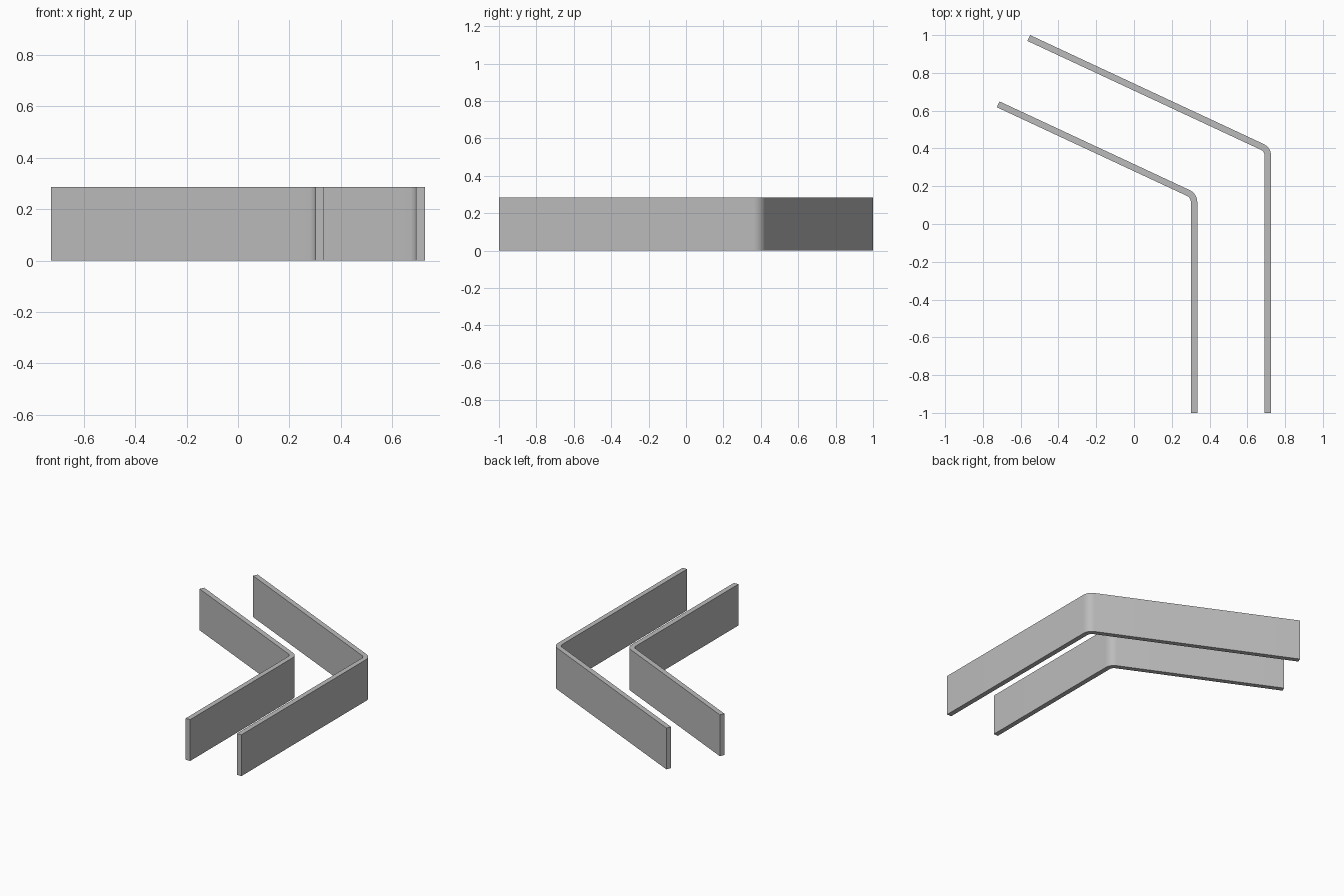
import bpy
import bmesh
from math import radians, tan
from mathutils import Vector, Matrix

HEIGHT = 0.285
THICK = 0.034
BEND = radians(65)      # turn between the two straight runs
RADIUS = 0.07           # outer bend radius
STEPS = 10

cube = bpy.data.objects.get("Cube")
if cube:
    bpy.data.objects.remove(cube, do_unlink=True)

grey = bpy.data.materials.new("plain grey")
grey.use_nodes = True
colour = (0.5, 0.5, 0.5, 1)
grey.diffuse_color = colour
grey.node_tree.nodes["Principled BSDF"].inputs["Base Color"].default_value = colour


def bent_wall(name, outer_x, far_end):
    """Upright strip: straight run from the front, rounded bend, slanted run to far_end."""
    far = Vector(far_end)
    corner_y = far.y - (outer_x - far.x) * tan(radians(90) - BEND)
    centre = Vector((outer_x - RADIUS, corner_y - RADIUS * tan(BEND / 2)))

    # Stations along the strip: outer edge point and outward normal
    stations = [(Vector((outer_x, -1)), Vector((1, 0)))]
    for i in range(STEPS + 1):
        normal = Matrix.Rotation(BEND * i / STEPS, 2) @ Vector((1, 0))
        stations.append((centre + normal * RADIUS, normal))
    stations.append((far, stations[-1][1]))

    bm = bmesh.new()
    pairs = [(bm.verts.new((*p, 0)), bm.verts.new((*(p - n * THICK), 0)))
             for p, n in stations]
    for (a, b), (c, d) in zip(pairs, pairs[1:]):
        bm.faces.new((a, c, d, b))

    # Raise the footprint to full height
    raised = bmesh.ops.extrude_face_region(bm, geom=bm.faces[:], use_keep_orig=True)
    top = [g for g in raised["geom"] if isinstance(g, bmesh.types.BMVert)]
    bmesh.ops.translate(bm, verts=top, vec=(0, 0, HEIGHT))
    bmesh.ops.recalc_face_normals(bm, faces=bm.faces[:])

    mesh = bpy.data.meshes.new(name)
    bm.to_mesh(mesh)
    bm.free()
    mesh.materials.append(grey)
    obj = bpy.data.objects.new(name, mesh)
    bpy.context.collection.objects.link(obj)

    bpy.ops.object.select_all(action='DESELECT')
    obj.select_set(True)
    bpy.context.view_layer.objects.active = obj
    bpy.ops.object.shade_smooth_by_angle(angle=radians(30))


bent_wall("outer_wall", 0.726, (-0.55, 1.0))
bent_wall("inner_wall", 0.335, (-0.712, 0.649))
